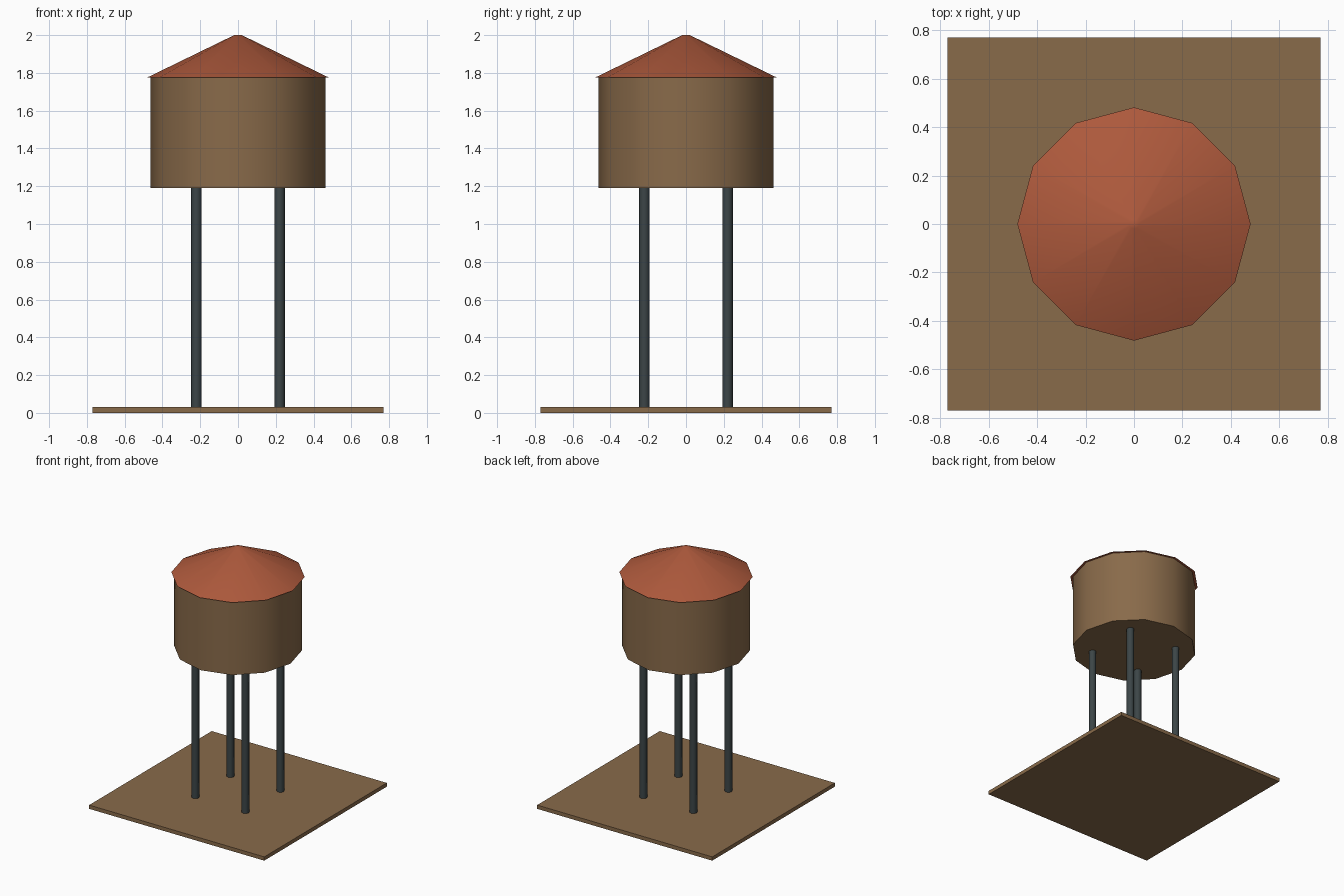
import bpy
import math

cube = bpy.data.objects.get("Cube")
if cube:
    bpy.data.objects.remove(cube, do_unlink=True)


def make_material(name, rgb):
    mat = bpy.data.materials.new(name)
    mat.use_nodes = True
    color = (*rgb, 1.0)
    mat.diffuse_color = color
    mat.node_tree.nodes["Principled BSDF"].inputs["Base Color"].default_value = color
    return mat


def finish(name, mat, smooth=True):
    obj = bpy.context.object
    obj.name = name
    obj.data.materials.append(mat)
    if smooth:
        bpy.ops.object.shade_smooth_by_angle(angle=math.radians(50))
    return obj


def add_frustum(name, mat, sides, r_bottom, r_top, z_bottom, z_top, x=0, y=0):
    bpy.ops.mesh.primitive_cone_add(
        vertices=sides, radius1=r_bottom, radius2=r_top,
        depth=z_top - z_bottom, location=(x, y, (z_bottom + z_top) / 2))
    return finish(name, mat)


wood = make_material("brown wood", (0.25, 0.145, 0.068))
roof_red = make_material("rust red", (0.42, 0.10, 0.045))
steel = make_material("dark steel", (0.045, 0.06, 0.063))

# Ground slab
bpy.ops.mesh.primitive_cube_add(size=1, location=(0, 0, 0.015))
bpy.context.object.scale = (1.54, 1.54, 0.03)
finish("base_slab", wood, smooth=False)

# Four support legs
for side, x in (("left", 0.22), ("right", -0.22)):
    for end, y in (("front", -0.22), ("back", 0.22)):
        add_frustum(f"{end}_{side}_leg", steel, 8, 0.028, 0.028, 0.03, 1.2, x, y)

# Tank and its overhanging roof
add_frustum("tank", wood, 12, 0.462, 0.462, 1.19, 1.775)
add_frustum("roof", roof_red, 12, 0.482, 0.02, 1.775, 2.0)
